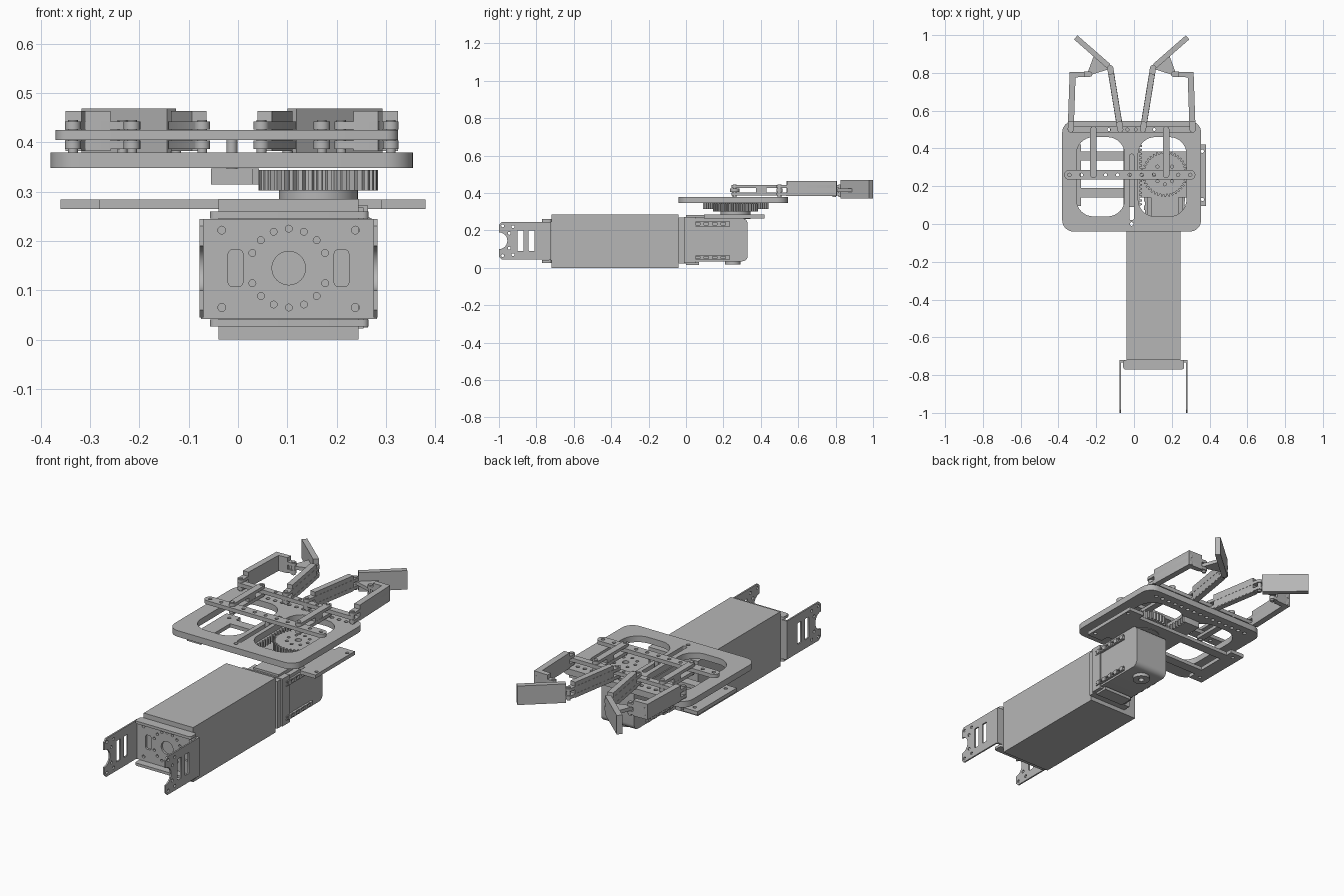
import bpy, bmesh
from math import sin, cos, pi
from mathutils import Matrix, Vector

cube = bpy.data.objects.get("Cube")
if cube:
    bpy.data.objects.remove(cube, do_unlink=True)

grey = bpy.data.materials.new("machined grey")
grey.use_nodes = True
COLOUR = (0.47, 0.47, 0.47, 1)
grey.diffuse_color = COLOUR
grey.node_tree.nodes["Principled BSDF"].inputs["Base Color"].default_value = COLOUR

# Local drawing plane to world, by the direction of extrusion
TURN = {
    "z": Matrix.Identity(4),
    "y": Matrix(((1, 0, 0, 0), (0, 0, -1, 0), (0, 1, 0, 0), (0, 0, 0, 1))),
    "x": Matrix(((0, 0, 1, 0), (1, 0, 0, 0), (0, 1, 0, 0), (0, 0, 0, 1))),
}


def plate(name, loops, lo, hi, axis="z"):
    """Extrude an outline with holes between lo and hi along an axis."""
    curve = bpy.data.curves.new(name, "CURVE")
    curve.dimensions = "2D"
    curve.fill_mode = "BOTH"
    curve.extrude = (hi - lo) / 2
    for loop in loops:
        spline = curve.splines.new("POLY")
        spline.points.add(len(loop) - 1)
        for point, (u, v) in zip(spline.points, loop):
            point.co = (u, v, 0, 1)
        spline.use_cyclic_u = True
    temp = bpy.data.objects.new(name + " outline", curve)
    mesh = bpy.data.meshes.new_from_object(temp)
    bpy.data.objects.remove(temp)
    bpy.data.curves.remove(curve)
    offset = Vector([(lo + hi) / 2 if a == axis else 0 for a in "xyz"])
    mesh.transform(Matrix.Translation(offset) @ TURN[axis])
    bm = bmesh.new()
    bm.from_mesh(mesh)
    bmesh.ops.remove_doubles(bm, verts=bm.verts, dist=0.00005)
    bmesh.ops.recalc_face_normals(bm, faces=bm.faces)
    bm.to_mesh(mesh)
    bm.free()
    mesh.name = name
    mesh.materials.clear()
    mesh.materials.append(grey)
    ob = bpy.data.objects.new(name, mesh)
    bpy.context.collection.objects.link(ob)
    return ob


def rect(x0, y0, x1, y1):
    return [(x0, y0), (x1, y0), (x1, y1), (x0, y1)]


def circle(x, y, r, n=20):
    return [(x + r * cos(2 * pi * i / n), y + r * sin(2 * pi * i / n)) for i in range(n)]


def rounded(x0, y0, x1, y1, r, n=6):
    corners = [(x1 - r, y1 - r), (x0 + r, y1 - r), (x0 + r, y0 + r), (x1 - r, y0 + r)]
    return [(cx + r * cos((k + i / n) * pi / 2), cy + r * sin((k + i / n) * pi / 2))
            for k, (cx, cy) in enumerate(corners) for i in range(n + 1)]


def capsule(p, q, r, n=8):
    """Bar outline with round ends at p and q."""
    p, q = Vector(p), Vector(q)
    d = (q - p).normalized()
    side = Vector((-d.y, d.x))
    pts = []
    for c, s in ((q, 1), (p, -1)):
        for i in range(n + 1):
            a = -pi / 2 + pi * i / n
            pts.append(tuple(c + s * r * (d * cos(a) + side * sin(a))))
    return pts


def strip(p, q, r, start=0.0, end=0.0):
    """Square-ended bar outline, trimmed at each end."""
    p, q = Vector(p), Vector(q)
    d = (q - p).normalized()
    side = Vector((-d.y, d.x)) * r
    p, q = p + d * start, q - d * end
    return [tuple(v) for v in (p - side, q - side, q + side, p + side)]


def box(name, x, y, z):
    return plate(name, [rect(x[0], y[0], x[1], y[1])], z[0], z[1])


# Long arm housing and servo mount
box("arm_housing", (-0.04, 0.245), (-0.72, -0.04), (0, 0.285))
box("servo_mount", (0.03, 0.255), (-0.04, 0.0), (0.022, 0.268))

# Rear bracket: drilled web, lips and two notched ears
ring = [circle(0.103 + 0.08 * cos(a * pi / 8), 0.145 + 0.08 * sin(a * pi / 8), 0.007, 12)
        for a in range(16) if a % 8]
corner_holes = [circle(x, z, 0.008, 12) for x in (-0.033, 0.238) for z in (0.065, 0.222)]
slots = [rounded(x - 0.015, 0.108, x + 0.015, 0.182, 0.008, 3) for x in (-0.005, 0.21)]
plate("bracket_web", [rect(-0.075, 0.042, 0.282, 0.245), circle(0.103, 0.145, 0.034, 32)]
      + ring + corner_holes + slots, -0.732, -0.721, "y")
for label, z in (("lower", 0.027), ("upper", 0.246)):
    plate(label + "_bracket_lip", [rounded(-0.057, -0.77, 0.265, -0.72, 0.012)], z, z + 0.014)
notch = [(-1 + 0.045 * cos(a), 0.145 + 0.045 * sin(a))
         for a in [pi / 2 - pi * i / 12 for i in range(13)]]
ear = ([(-0.721, 0.045), (-0.721, 0.245), (-0.985, 0.245), (-1, 0.23)] + notch
       + [(-1, 0.06), (-0.985, 0.045)])
ear_slots = [rounded(y - 0.016, 0.09, y + 0.016, 0.2, 0.004, 2) for y in (-0.885, -0.825)]
ear_holes = [circle(y, 0.145 + s * z, 0.008, 12) for s in (-1, 1)
             for y, z in ((-0.98, 0.08), (-0.945, 0.04), (-0.925, 0.075))]
for label, x in (("right", -0.078), ("left", 0.275)):
    plate(label + "_bracket_ear", [ear] + ear_slots + ear_holes, x, x + 0.008, "x")

# Servo body with rounded back, screw tabs and idler
GX, GY = 0.163, 0.265
plate("servo_body", [rounded(-0.005, 0.035, 0.33, 0.265, 0.03)], 0.068, 0.258, "x")
box("servo_front_frame", (0.062, 0.264), (-0.01, 0.05), (0.025, 0.272))
for x in (0.063, 0.258):
    for z in (0.045, 0.06, 0.222, 0.242):
        box("servo_rail", (x - 0.006, x + 0.01), (0.02, 0.235), (z, z + 0.006))
    for z in (0.045, 0.225):
        for i in range(5):
            y = 0.03 + i * 0.045
            box("servo_screw_tab", (x - 0.009, x + 0.013), (y, y + 0.022), (z, z + 0.022))
box("servo_foot", (0.08, 0.245), (0.0, 0.07), (0.014, 0.03))
plate("servo_idler", [circle(GX, 0.25, 0.042, 32), circle(GX, 0.25, 0.014)], 0.018, 0.04)
plate("servo_horn", [circle(GX, GY, 0.08, 40)], 0.262, 0.302)

# Support frame between servo and gripper
frame_holes = [circle(x, y, 0.009, 12) for x in (-0.32, 0.362) for y in (0.13, 0.385)]
frame = [(-0.36, 0.095), (-0.28, 0.095), (-0.28, 0.14), (0.29, 0.14), (0.29, 0.095), (0.38, 0.095),
         (0.38, 0.42), (0.29, 0.42), (0.29, 0.385), (-0.28, 0.385), (-0.28, 0.42), (-0.36, 0.42)]
plate("support_frame", [frame, rect(-0.28, 0.19, -0.02, 0.335)] + frame_holes, 0.265, 0.284)
box("support_tongue", (0.09, 0.235), (0.0, 0.15), (0.266, 0.283))

# Drive gear and rack
TEETH = 38
gear = []
for i in range(TEETH):
    for step, r in ((0, 0.108), (0.3, 0.108), (0.45, 0.121), (0.85, 0.121)):
        a = 2 * pi * (i + step) / TEETH
        gear.append((GX + r * cos(a), GY + r * sin(a)))
hub = [circle(GX + 0.055 * cos(a * pi / 4), GY + 0.055 * sin(a * pi / 4), 0.008, 12)
       for a in range(8)]
plate("drive_gear", [gear, circle(GX, GY, 0.016)] + hub, 0.302, 0.344)
rack = [(-0.055, 0.44), (-0.055, 0.09)]
for i in range(17):
    y = 0.09 + i * 0.0206
    rack += [(0.03, y), (0.03, y + 0.008), (0.043, y + 0.01), (0.043, y + 0.018)]
rack.append((0.03, 0.44))
plate("rack", [rack], 0.315, 0.347)

# Gripper base plate with windows, slot and hole rows
C = -0.0125
windows = [rounded(-0.305, 0.04, -0.05, 0.46, 0.09, 8), rounded(0.022, 0.04, 0.278, 0.46, 0.09, 8)]
row = [circle(C + i * 0.041, 0.5, 0.01, 12) for i in range(-7, 8)]
plate("gripper_base", [rounded(-0.38, -0.04, 0.355, 0.545, 0.06, 8), circle(C, 0.0, 0.01, 12),
                       rounded(C - 0.012, 0.02, C + 0.012, 0.37, 0.011, 4)] + windows + row,
      0.348, 0.38)

# Moving crossbar, fixed rail and slider pin
cross_holes = [circle(-0.0225 + i * 0.064, 0.26, 0.009, 12) for i in range(-5, 6)]
plate("crossbar", [capsule((-0.345, 0.26), (0.3, 0.26), 0.025)] + cross_holes, 0.405, 0.425)
rail_holes = [circle(C + x, 0.5, 0.008, 12) for x in (-0.022, 0.022, -0.12, 0.12)]
plate("pivot_rail", [capsule((-0.335, 0.5), (0.305, 0.5), 0.016)] + rail_holes, 0.405, 0.425)
plate("slider_pin", [circle(C, 0.26, 0.011)], 0.34, 0.407)


def pin(x, y):
    plate("pivot_pin", [circle(x, y, 0.01, 16)], 0.378, 0.446)


def fork(name, p, q, r):
    for lo, hi in ((0.387, 0.404), (0.426, 0.442)):
        plate(name, [capsule(p, q, r)], lo, hi)


# Straight links from crossbar to rail
for x in (-0.215, 0.17):
    fork("push_link", (x, 0.26), (x, 0.5), 0.017)
    box("push_link_core", (x - 0.016, x + 0.016), (0.375, 0.43), (0.4, 0.43))
    pin(x, 0.26)
    pin(x, 0.5)

# Fingers, mirrored about the gripper centre
for side, s in (("right", -1), ("left", 1)):
    def at(x, y):
        return (C + s * x, y)
    outer, elbow, knuckle = at(0.3225, 0.5), at(0.3125, 0.79), at(0.222, 0.793)
    inner, joint = at(0.06, 0.5), at(0.113, 0.825)
    fork(side + "_outer_fork", outer, elbow, 0.016)
    fork(side + "_knuckle_fork", elbow, knuckle, 0.014)
    fork(side + "_inner_fork", inner, joint, 0.016)
    plate(side + "_outer_arm", [strip(outer, elbow, 0.016, 0.04, -0.014)], 0.383, 0.464)
    plate(side + "_outer_elbow", [strip(elbow, knuckle, 0.014, 0, 0.025)], 0.383, 0.464)
    plate(side + "_inner_arm", [strip(inner, joint, 0.015, 0.04, 0.03)], 0.383, 0.464)
    plate(side + "_fingertip", [strip(at(0.113, 0.828), at(0.296, 0.988), 0.014, 0.012)], 0.37, 0.469)
    plate(side + "_finger_fin", [[at(0.24, 0.782), at(0.113, 0.822), at(0.195, 0.905)]], 0.406, 0.424)
    for p in (outer, knuckle, inner, joint):
        pin(*p)

# Smooth the round walls, keep edges sharp
for ob in bpy.context.collection.objects:
    ob.select_set(ob.type == "MESH" and grey.name in ob.data.materials)
    if ob.select_get():
        bpy.context.view_layer.objects.active = ob
bpy.ops.object.shade_smooth_by_angle(angle=0.6)
